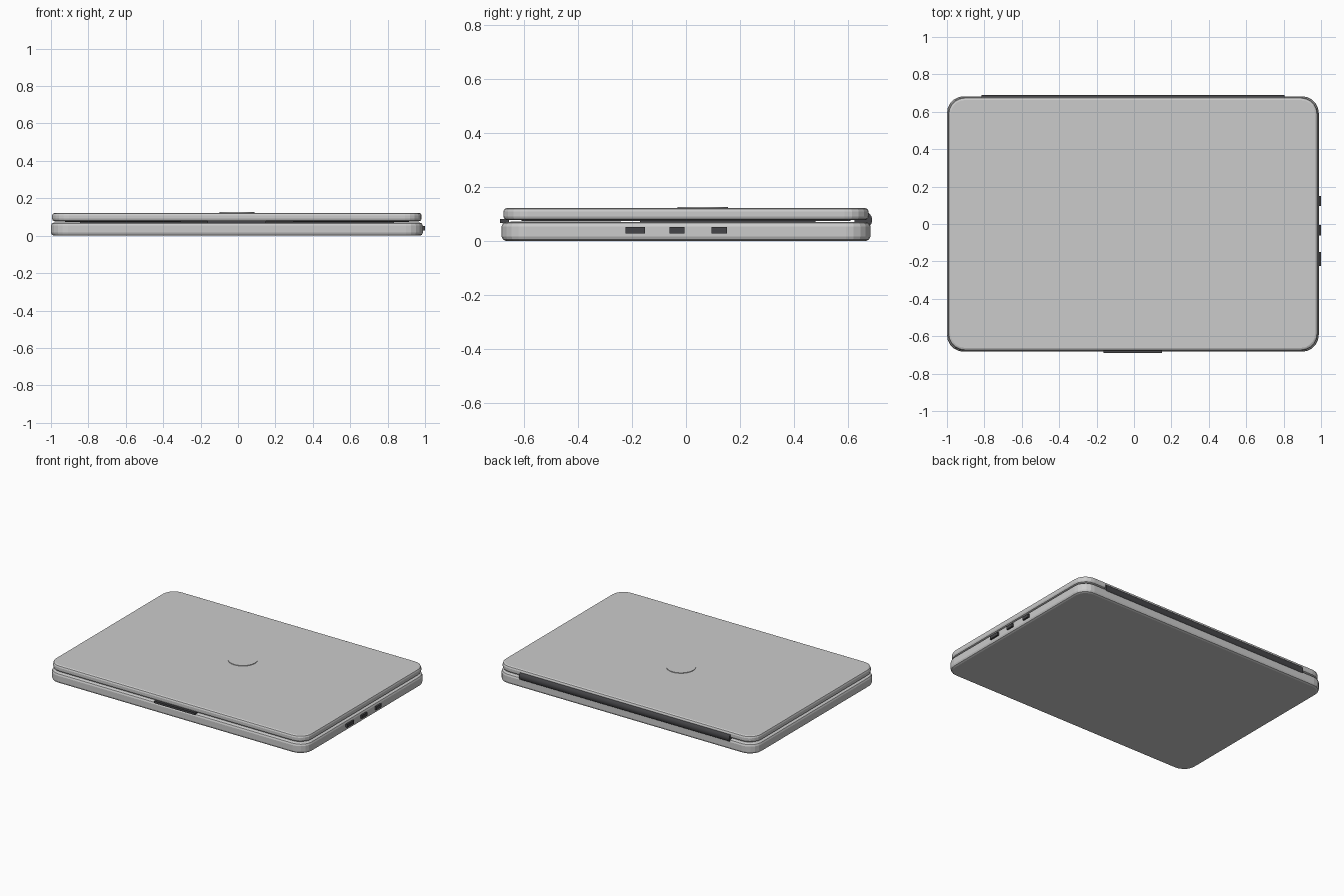
import bpy, bmesh, math
from mathutils import Matrix, Vector

if "Cube" in bpy.data.objects:
    bpy.data.objects.remove(bpy.data.objects["Cube"])

CX = -0.006  # body centre; the ports extend the right side to x = 1


def paint(name, color):
    m = bpy.data.materials.new(name)
    m.diffuse_color = color
    m.use_nodes = True
    m.node_tree.nodes["Principled BSDF"].inputs["Base Color"].default_value = m.diffuse_color
    return m


DARK = paint("dark_plastic", (0.06, 0.06, 0.065, 1))


def finish(name, bm, mat=None):
    bmesh.ops.recalc_face_normals(bm, faces=bm.faces[:])
    mesh = bpy.data.meshes.new(name)
    bm.to_mesh(mesh)
    bm.free()
    ob = bpy.data.objects.new(name, mesh)
    bpy.context.collection.objects.link(ob)
    if mat:
        mesh.materials.append(mat)
    return ob


def slab(name, lo, hi, corner=0, edge=0, mat=None):
    """Box between two corners, with rounded plan corners and rounded rims."""
    lo, hi = Vector(lo), Vector(hi)
    bm = bmesh.new()
    bmesh.ops.create_cube(bm, size=1, matrix=Matrix.Translation((lo + hi) / 2)
                          @ Matrix.Diagonal((*(hi - lo), 1)))
    if corner:
        upright = [e for e in bm.edges
                   if abs(e.verts[0].co.z - e.verts[1].co.z) > 1e-4]
        bmesh.ops.bevel(bm, geom=upright, offset=corner, segments=5,
                        profile=0.5, affect='EDGES')
    if edge:
        rim = [e for e in bm.edges
               if abs(e.verts[0].co.z - e.verts[1].co.z) < 1e-4]
        bmesh.ops.bevel(bm, geom=rim, offset=edge, segments=2,
                        profile=0.5, affect='EDGES')
    return finish(name, bm, mat)


def cylinder(name, radius, depth, matrix, sides, mat=None):
    bm = bmesh.new()
    bmesh.ops.create_cone(bm, cap_ends=True, segments=sides, radius1=radius,
                          radius2=radius, depth=depth, matrix=matrix)
    return finish(name, bm, mat)


# Closed shell: base and lid
slab("base", (CX - 0.994, -0.683, 0), (CX + 0.994, 0.683, 0.070), 0.09, 0.016)
slab("lid", (CX - 0.988, -0.677, 0.077), (CX + 0.988, 0.677, 0.122), 0.09, 0.014)

# Panels inside the thin gap
slab("keyboard", (CX - 0.84, -0.17, 0.068), (CX + 0.84, 0.48, 0.073), mat=DARK)
slab("trackpad", (CX - 0.30, -0.65, 0.068), (CX + 0.30, -0.24, 0.072))
slab("screen", (CX - 0.92, -0.61, 0.0745), (CX + 0.92, 0.61, 0.079), mat=DARK)

# Hinge barrel along the back
hinge = cylinder("hinge", 0.033, 1.62, Matrix.Translation((CX, 0.657, 0.077))
                 @ Matrix.Rotation(math.pi / 2, 4, 'Y'), 16, DARK)

# Opening notch at the front
slab("front_notch", (CX - 0.157, -0.690, 0.066), (CX + 0.157, -0.655, 0.081), mat=DARK)

# Round badge disc on the lid
badge = cylinder("lid_disc", 0.094, 0.006,
                 Matrix.Translation((CX, 0.062, 0.123)), 40)

# Ports on the right side
for i, (y, w) in enumerate([(-0.188, 0.074), (-0.033, 0.056), (0.123, 0.056)]):
    slab(f"port_{i + 1}", (0.96, y - w / 2, 0.028), (1.0, y + w / 2, 0.051), mat=DARK)

# Smooth the round parts, keeping their rims crisp
for ob in (hinge, badge):
    bpy.ops.object.select_all(action='DESELECT')
    ob.select_set(True)
    bpy.context.view_layer.objects.active = ob
    bpy.ops.object.shade_smooth_by_angle(angle=math.radians(35))
